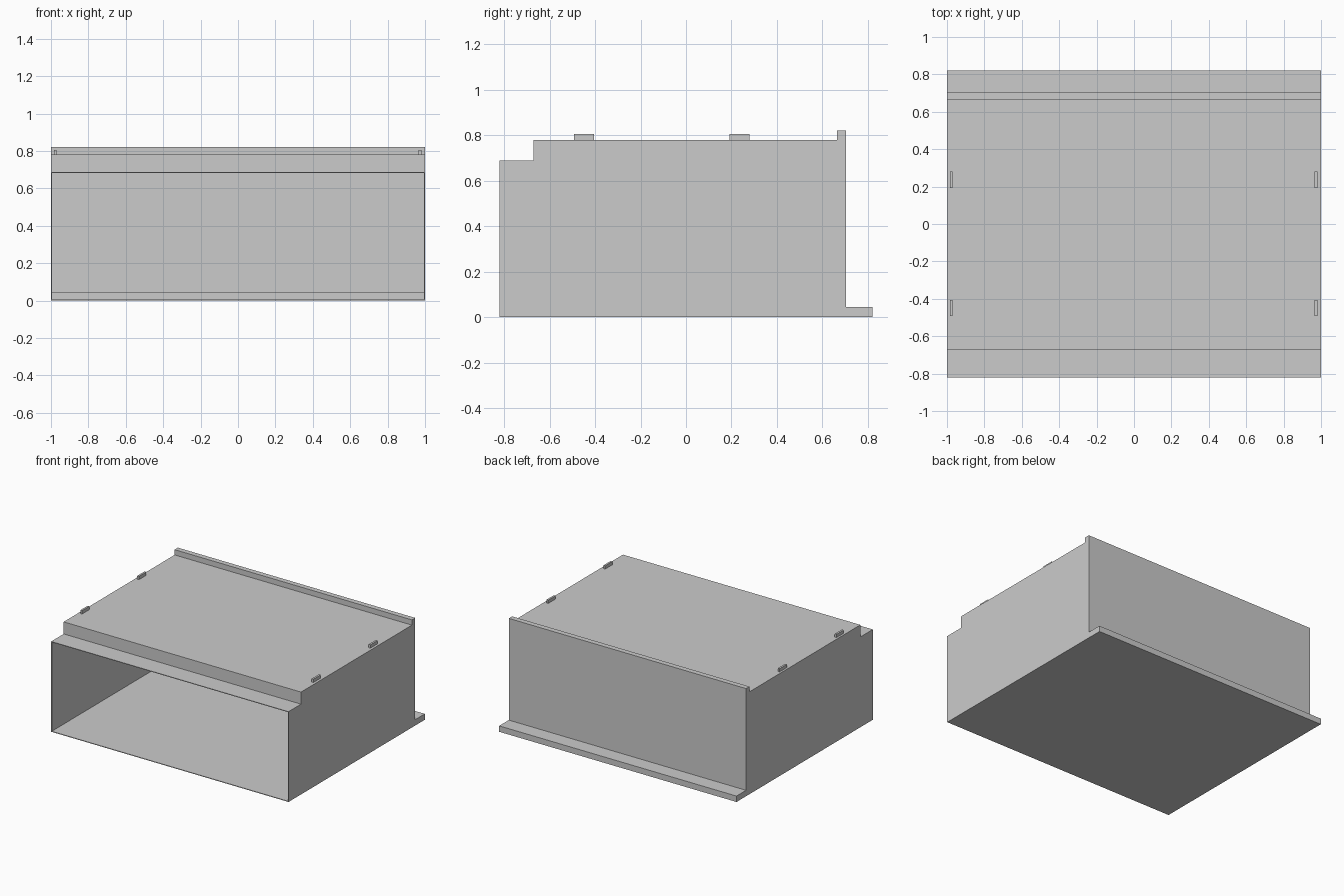
import bpy, bmesh

if "Cube" in bpy.data.objects:
    bpy.data.objects.remove(bpy.data.objects["Cube"])

# Sheet housing: side profile (y, z), front edge between last and first point stays open
PROFILE = [(-0.82, 0), (0.82, 0), (0.82, 0.045), (0.705, 0.045), (0.705, 0.82),
           (0.665, 0.82), (0.665, 0.78), (-0.67, 0.78), (-0.67, 0.688), (-0.82, 0.688)]


def make_object(name, bm):
    bmesh.ops.recalc_face_normals(bm, faces=bm.faces)
    mesh = bpy.data.meshes.new(name)
    bm.to_mesh(mesh)
    bm.free()
    obj = bpy.data.objects.new(name, mesh)
    bpy.context.collection.objects.link(obj)
    return obj


def housing():
    bm = bmesh.new()
    left = [bm.verts.new((-1, y, z)) for y, z in PROFILE]
    right = [bm.verts.new((1, y, z)) for y, z in PROFILE]
    bm.faces.new(left)
    bm.faces.new(right[::-1])
    for i in range(len(PROFILE) - 1):
        bm.faces.new((left[i], right[i], right[i + 1], left[i + 1]))
    # Orient outward while closed, then open the front
    front = bm.faces.new((left[-1], right[-1], right[0], left[0]))
    bmesh.ops.recalc_face_normals(bm, faces=bm.faces)
    bmesh.ops.delete(bm, geom=[front], context='FACES_ONLY')
    mesh = bpy.data.meshes.new("housing")
    bm.to_mesh(mesh)
    bm.free()
    obj = bpy.data.objects.new("housing", mesh)
    bpy.context.collection.objects.link(obj)
    mod = obj.modifiers.new("wall", 'SOLIDIFY')
    mod.thickness = 0.005
    mod.offset = -1
    mod.use_even_offset = True


def tab(name, x, y):
    bm = bmesh.new()
    bmesh.ops.create_cube(bm, size=1)
    bmesh.ops.scale(bm, vec=(0.015, 0.087, 0.03), verts=bm.verts)
    bmesh.ops.translate(bm, vec=(x, y, 0.79), verts=bm.verts)
    make_object(name, bm)


housing()

# Locating tabs on the top panel
for side, x in (("left", -0.977), ("right", 0.973)):
    for place, y in (("front", -0.449), ("rear", 0.236)):
        tab(f"top_tab_{place}_{side}", x, y)
